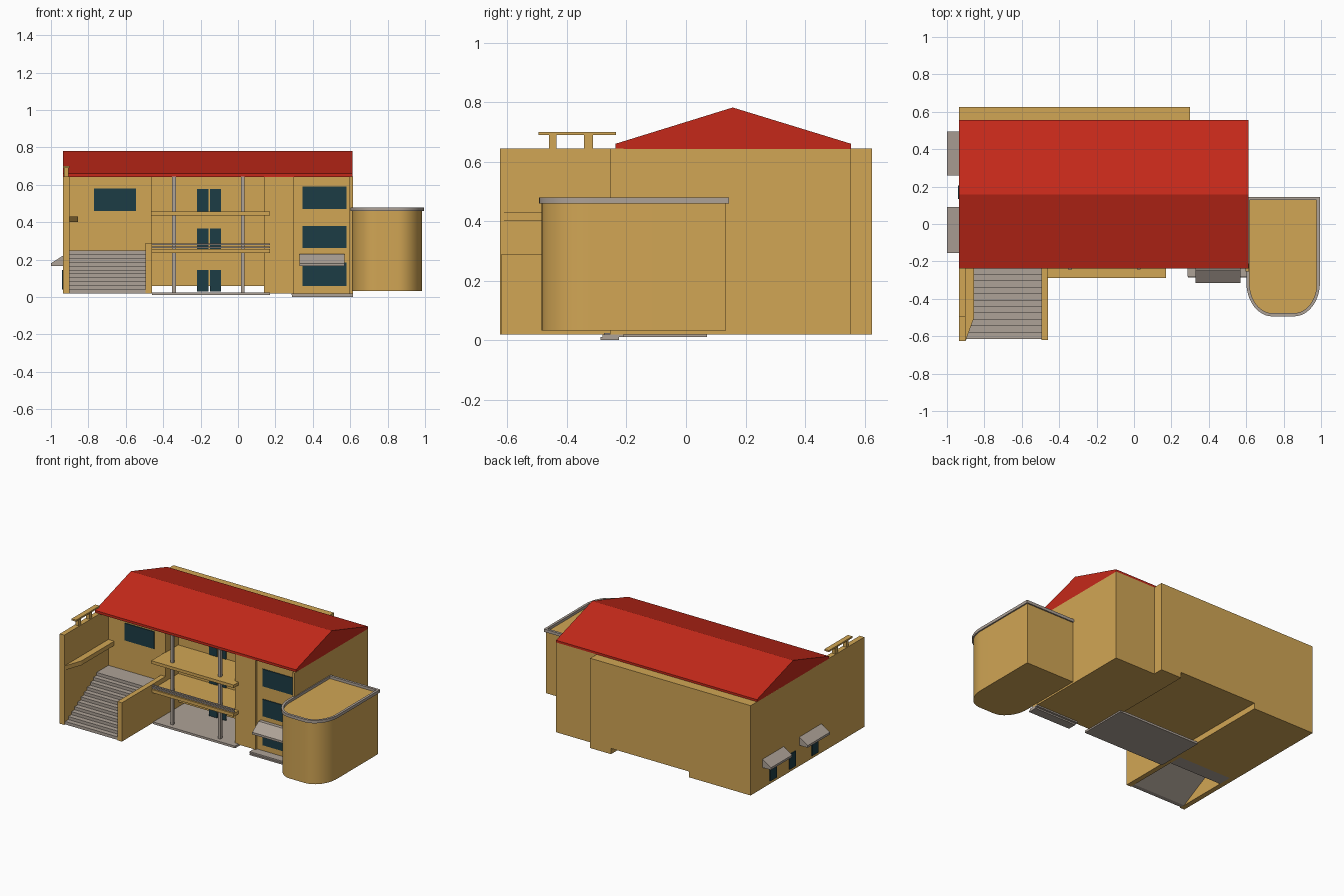
import bpy, bmesh, math

if "Cube" in bpy.data.objects:
    bpy.data.objects.remove(bpy.data.objects["Cube"])

def material(name, rgb):
    m = bpy.data.materials.new(name)
    m.diffuse_color = (*rgb, 1)
    m.use_nodes = True
    m.node_tree.nodes["Principled BSDF"].inputs["Base Color"].default_value = m.diffuse_color
    return m

WALL = material("wall_tan", (0.64, 0.38, 0.09))
RED = material("roof_red", (0.56, 0.022, 0.01))
GLASS = material("glass", (0.012, 0.045, 0.06))
STONE = material("stone", (0.42, 0.36, 0.31))

def prism(name, profile, axis, lo, hi, mat):
    """Extrude a 2D profile along an axis: x -> (y,z), y -> (x,z), z -> (x,y)."""
    def place(a, b, t):
        return {'x': (t, a, b), 'y': (a, t, b), 'z': (a, b, t)}[axis]
    bm = bmesh.new()
    face = bm.faces.new([bm.verts.new(place(a, b, lo)) for a, b in profile])
    ext = bmesh.ops.extrude_face_region(bm, geom=[face])['geom']
    shift = place(0, 0, hi - lo)
    bmesh.ops.translate(bm, vec=shift, verts=[v for v in ext if isinstance(v, bmesh.types.BMVert)])
    bmesh.ops.recalc_face_normals(bm, faces=bm.faces)
    me = bpy.data.meshes.new(name)
    bm.to_mesh(me)
    bm.free()
    me.materials.append(mat)
    ob = bpy.data.objects.new(name, me)
    bpy.context.collection.objects.link(ob)
    return ob

def box(name, x, y, z, mat=WALL):
    return prism(name, [(x[0], y[0]), (x[1], y[0]), (x[1], y[1]), (x[0], y[1])], 'z', z[0], z[1], mat)

# Main building volumes
TOP = 0.645
box("left_wing", (-0.935, -0.46), (-0.14, 0.625), (0.02, TOP))
box("middle_wing", (-0.46, 0.14), (0.0, 0.625), (0.06, TOP))
box("stair_tower", (0.14, 0.30), (-0.235, 0.625), (0.02, TOP))
box("right_wing", (0.30, 0.612), (-0.22, 0.555), (0.02, TOP))
box("corner_pilaster", (0.597, 0.615), (-0.255, -0.21), (0.02, TOP))

# Gable roof
prism("roof", [(-0.237, 0.643), (0.555, 0.643), (0.555, 0.66), (0.157, 0.782), (-0.237, 0.66)],
      'x', -0.935, 0.612, RED)

# Entrance side wall, tapered ledge and pergola on top
box("entrance_side_wall", (-0.935, -0.90), (-0.625, -0.14), (0.02, TOP))
prism("wall_ledge", [(-0.90, -0.625), (-0.855, -0.50), (-0.855, -0.14), (-0.90, -0.14)],
      'z', 0.40, 0.43, WALL)
for i, (a, b) in enumerate([(-0.46, -0.435), (-0.342, -0.312)]):
    box(f"pergola_post_{i}", (-0.93, -0.905), (a, b), (TOP, 0.69))
box("pergola_beam", (-0.935, -0.90), (-0.495, -0.235), (0.689, 0.70))

# Stairs with sloping soffit, landing and parapet
steps, y0, y1, z0, z1 = 11, -0.615, -0.235, 0.02, 0.25
profile = [(y0, z0)]
for i in range(steps):
    y = y0 + (y1 - y0) * i / steps
    z = z0 + (z1 - z0) * (i + 1) / steps
    profile += [(y, z), (y + (y1 - y0) / steps, z)]
profile += [(y1, z1 - 0.04), (y0 + 0.03, z0)]
prism("stairs", profile, 'x', -0.90, -0.495, STONE)
box("landing", (-0.90, -0.495), (-0.235, -0.14), (0.02, 0.25), STONE)
box("stair_parapet", (-0.495, -0.46), (-0.62, -0.14), (0.02, 0.29))

# Middle terrace, balconies, railing and columns
box("terrace_slab", (-0.46, 0.17), (-0.275, 0.07), (0.01, 0.025), STONE)
box("upper_balcony", (-0.465, 0.17), (-0.29, 0.0), (0.435, 0.456))
box("lower_balcony", (-0.465, 0.17), (-0.29, 0.0), (0.235, 0.257))
for i, z in enumerate([0.262, 0.277]):
    box(f"balcony_rail_{i}", (-0.46, 0.17), (-0.287, -0.277), (z, z + 0.009), STONE)
for i, x in enumerate([-0.342, 0.025]):
    box(f"column_{i}", (x - 0.01, x + 0.01), (-0.242, -0.222), (0.02, TOP), STONE)

# Balcony double doors
for f, (a, b) in enumerate([(0.03, 0.145), (0.25, 0.367), (0.455, 0.578)]):
    for s, (l, r) in enumerate([(-0.218, -0.157), (-0.15, -0.09)]):
        box(f"door_{f}_{s}", (l, r), (-0.006, 0.002), (a, b), GLASS)

# Front windows
box("left_window", (-0.77, -0.545), (-0.146, -0.138), (0.46, 0.58), GLASS)
for f, (a, b) in enumerate([(0.06, 0.185), (0.262, 0.38), (0.47, 0.59)]):
    box(f"right_window_{f}", (0.345, 0.58), (-0.226, -0.218), (a, b), GLASS)

# Right entrance step and awning
box("entry_step_low", (0.29, 0.615), (-0.287, -0.225), (0.0, 0.01), STONE)
box("entry_step_high", (0.285, 0.615), (-0.28, -0.21), (0.01, 0.02), STONE)
prism("front_awning", [(-0.22, 0.165), (-0.315, 0.165), (-0.315, 0.18), (-0.245, 0.23), (-0.22, 0.23)],
      'x', 0.33, 0.57, STONE)

# Left side awnings and windows
for i, (a, b) in enumerate([(-0.155, 0.09), (0.26, 0.495)]):
    prism(f"side_awning_{i}", [(-0.935, 0.165), (-1.0, 0.165), (-1.0, 0.18), (-0.935, 0.222)],
          'y', a, b, STONE)
for i, y in enumerate([-0.08, 0.17, 0.38]):
    box(f"side_window_{i}", (-0.941, -0.93), (y - 0.035, y + 0.035), (0.04, 0.145), GLASS)

# Rounded annex with a rim around its flat roof
def u_shape(grow):
    """Plan outline with two rounded front corners, from back left round to back right."""
    r, left, right, front, back = 0.13 + grow, 0.61 - grow, 0.985 + grow, -0.485 - grow, 0.135 + grow
    pts = [(left, back)]
    for cx, start in ((left + r, 180), (right - r, 270)):
        for k in range(13):
            t = math.radians(start + 90 * k / 12)
            pts.append((cx + r * math.cos(t), front + r * 1.3 + r * 1.3 * math.sin(t)))
    return pts + [(right, back)]

annex = prism("annex", u_shape(0), 'z', 0.032, 0.462, WALL)
outer, inner = u_shape(0.009), u_shape(-0.008)
bm = bmesh.new()
rings = [[bm.verts.new((x, y, z)) for x, y in pts]
         for pts, z in ((outer, 0.46), (outer, 0.48), (inner, 0.48), (inner, 0.46))]
n = len(outer)
for k in range(4):
    for j in range(n):
        bm.faces.new((rings[k][j], rings[k][(j + 1) % n],
                      rings[(k + 1) % 4][(j + 1) % n], rings[(k + 1) % 4][j]))
bmesh.ops.recalc_face_normals(bm, faces=bm.faces)
me = bpy.data.meshes.new("annex_rim")
bm.to_mesh(me)
bm.free()
me.materials.append(STONE)
rim = bpy.data.objects.new("annex_rim", me)
bpy.context.collection.objects.link(rim)

# Smooth the curved annex only
for ob in (annex, rim):
    bpy.ops.object.select_all(action='DESELECT')
    ob.select_set(True)
    bpy.context.view_layer.objects.active = ob
    bpy.ops.object.shade_smooth_by_angle(angle=math.radians(30))
